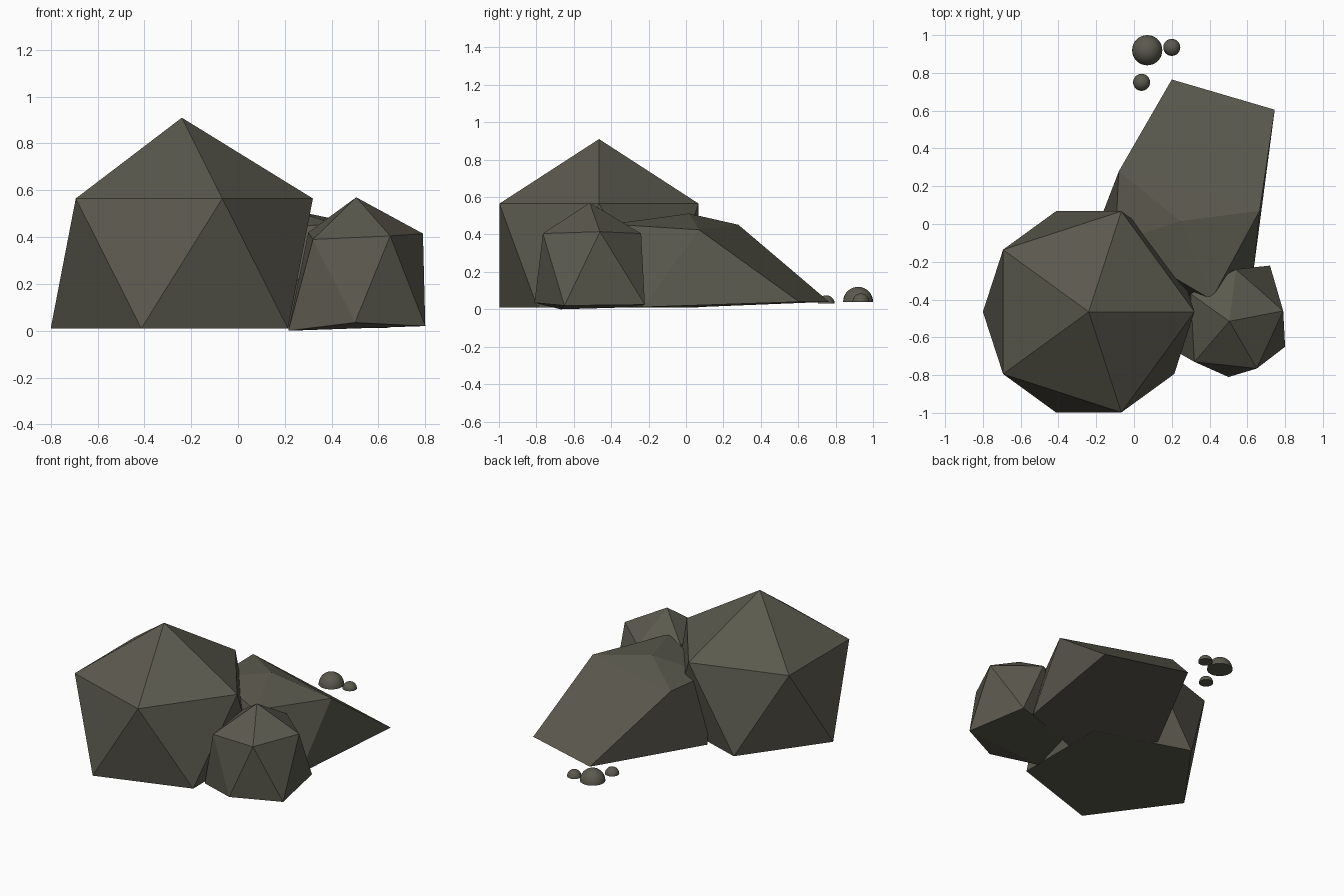
import bpy, bmesh, math

if "Cube" in bpy.data.objects:
    bpy.data.objects.remove(bpy.data.objects["Cube"])

stone = bpy.data.materials.new("dark olive stone")
stone.diffuse_color = (0.105, 0.101, 0.076, 1)
stone.use_nodes = True
stone.node_tree.nodes["Principled BSDF"].inputs["Base Color"].default_value = stone.diffuse_color


def finish(bm, name, smooth=False):
    bmesh.ops.recalc_face_normals(bm, faces=bm.faces)
    for f in bm.faces:
        f.smooth = smooth
    me = bpy.data.meshes.new(name)
    bm.to_mesh(me)
    bm.free()
    me.materials.append(stone)
    ob = bpy.data.objects.new(name, me)
    bpy.context.collection.objects.link(ob)
    return ob


def hull(name, points):
    """Faceted boulder wrapped around a few corner points."""
    bm = bmesh.new()
    for p in points:
        bm.verts.new(p)
    bmesh.ops.convex_hull(bm, input=bm.verts[:])
    bmesh.ops.delete(bm, geom=[v for v in bm.verts if not v.link_faces], context='VERTS')
    bmesh.ops.dissolve_limit(bm, angle_limit=math.radians(3), verts=bm.verts[:], edges=bm.edges[:])
    return finish(bm, name)


def ring(cx, cy, z, r, start):
    return [(cx + r * math.cos(math.radians(start + 72 * i)),
             cy + r * math.sin(math.radians(start + 72 * i)), z) for i in range(5)]


# Large boulder: icosahedron with its lowest point cut off
hull("large_boulder", [(-0.24, -0.465, 0.91)]
     + ring(-0.24, -0.465, 0.565, 0.56, 0) + ring(-0.24, -0.465, 0.01, 0.56, 36))

# Small boulder: the same form, slightly irregular
hull("small_boulder", [
    (0.505, -0.515, 0.57),
    (0.79, -0.46, 0.415), (0.65, -0.765, 0.405), (0.32, -0.73, 0.39),
    (0.30, -0.37, 0.42), (0.54, -0.24, 0.405),
    (0.80, -0.65, 0.02), (0.50, -0.81, 0.035), (0.215, -0.67, 0.0),
    (0.30, -0.32, 0.01), (0.72, -0.22, 0.025)])

# Sloping slab behind the boulders
hull("sloping_slab", [
    (0.745, 0.605, 0.04), (0.20, 0.765, 0.04), (-0.08, 0.28, 0.452),
    (0.245, 0.015, 0.512), (0.665, 0.07, 0.425), (0.41, -0.40, 0.455),
    (-0.10, -0.10, 0.43), (-0.18, 0.02, 0.01), (0.635, -0.23, 0.012),
    (0.12, -0.41, 0.01)])

# Pebbles: half-buried domes with flat undersides
for name, x, y, z, r in [("large_pebble", 0.07, 0.92, 0.04, 0.08),
                         ("side_pebble", 0.20, 0.935, 0.04, 0.045),
                         ("near_pebble", 0.04, 0.75, 0.03, 0.045)]:
    bm = bmesh.new()
    bmesh.ops.create_uvsphere(bm, u_segments=32, v_segments=16, radius=r)
    cut = bmesh.ops.bisect_plane(bm, geom=bm.verts[:] + bm.edges[:] + bm.faces[:],
                                 plane_co=(0, 0, 0), plane_no=(0, 0, 1), clear_inner=True)
    bmesh.ops.holes_fill(bm, edges=[e for e in bm.edges if e.is_boundary])
    ob = finish(bm, name, smooth=True)
    ob.location = (x, y, z)
    for f in ob.data.polygons:
        f.use_smooth = len(f.vertices) < 5
    bpy.context.view_layer.objects.active = ob
    ob.select_set(True)
    bpy.ops.object.shade_smooth_by_angle(angle=math.radians(40))
    ob.select_set(False)
